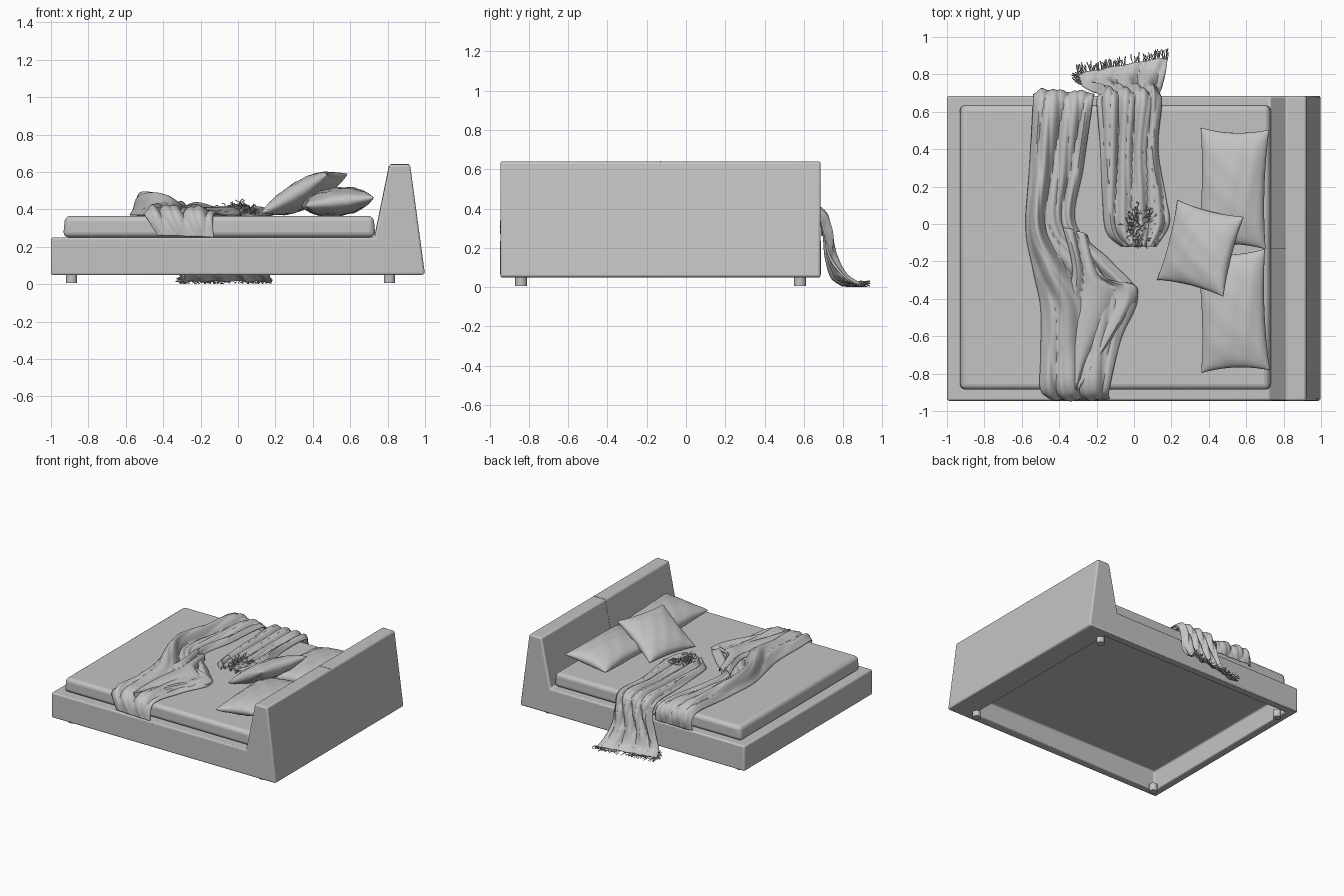
import bpy, bmesh, math, random
from mathutils import Vector, Matrix

random.seed(4)
if "Cube" in bpy.data.objects:
    bpy.data.objects.remove(bpy.data.objects["Cube"])

GREY = (0.55, 0.55, 0.55, 1)
fabric = bpy.data.materials.new("light_grey")
fabric.use_nodes = True
fabric.diffuse_color = GREY
fabric.node_tree.nodes["Principled BSDF"].inputs["Base Color"].default_value = GREY


def finish(name, bm, bevel=0.0, segments=3, angle=40):
    """Turn a bmesh into a shaded object, with optional rounded edges."""
    mesh = bpy.data.meshes.new(name)
    bm.to_mesh(mesh)
    bm.free()
    mesh.materials.append(fabric)
    obj = bpy.data.objects.new(name, mesh)
    bpy.context.collection.objects.link(obj)
    bpy.ops.object.select_all(action='DESELECT')
    obj.select_set(True)
    bpy.context.view_layer.objects.active = obj
    bpy.ops.object.shade_smooth_by_angle(angle=math.radians(angle))
    if bevel:
        mod = obj.modifiers.new("rounding", 'BEVEL')
        mod.width, mod.segments, mod.limit_method = bevel, segments, 'ANGLE'
    return obj


def prism(profile, y0, y1):
    """Extrude an x-z profile along y."""
    bm = bmesh.new()
    face = bm.faces.new([bm.verts.new((x, y0, z)) for x, z in profile])
    out = bmesh.ops.extrude_face_region(bm, geom=[face])
    bmesh.ops.translate(bm, vec=(0, y1 - y0, 0),
                        verts=[g for g in out["geom"] if isinstance(g, bmesh.types.BMVert)])
    bmesh.ops.recalc_face_normals(bm, faces=bm.faces)
    return bm


# Frame and headboard in one profile, hollowed from below
BACK, FRONT = 0.685, -0.945
bm = prism([(-1, .05), (1, .05), (.92, .64), (.81, .64), (.73, .25), (-1, .25)], FRONT, BACK)
bm.normal_update()
under = min(bm.faces, key=lambda f: f.normal.z)
bmesh.ops.inset_individual(bm, faces=[under], thickness=0.09)
for v in under.verts:
    if v.co.x > 0:
        v.co.x = 0.8
hollow = bmesh.ops.extrude_discrete_faces(bm, faces=[under])["faces"][0]
bmesh.ops.translate(bm, vec=(0, 0, 0.16), verts=hollow.verts)
finish("bed_frame", bm, bevel=0.012)


# Thin seams at the middle of the frame sides and headboard
def seam(name, size, place, tilt=0):
    m = Matrix.Translation(place) @ Matrix.Rotation(tilt, 4, 'Y') @ Matrix.Diagonal((*size, 1))
    bm = bmesh.new()
    bmesh.ops.create_cube(bm, size=1, matrix=m)
    finish(name, bm)


for label, y in (("front", FRONT), ("back", BACK)):
    seam(label + "_seam", (.004, .004, .17), (-.1, y, .15))
seam("headboard_seam", (.004, .004, .38), (.77, -.13, .445), math.atan2(.08, .39))
seam("headboard_top_seam", (.1, .004, .004), (.865, -.13, .64))

# Legs
for sx, x in (("foot", -.89), ("head", .81)):
    for sy, y in (("front", -.84), ("back", .58)):
        bm = bmesh.new()
        bmesh.ops.create_cone(bm, cap_ends=True, segments=20, radius1=.03, radius2=.03, depth=.06,
                              matrix=Matrix.Translation((x, y, .035)))
        finish(f"{sx}_{sy}_leg", bm)

# Mattress, slightly narrower at the top
bm = prism([(-.935, .25), (.735, .25), (.725, .365), (-.925, .365)], -.885, .635)
finish("mattress", bm, bevel=0.03, segments=4)


# Pillows: two puffed sheets meeting at a pinched rim
def pillow(name, half_x, half_y, puff, place, tilt, turn, n=24):
    bm = bmesh.new()
    for side in (1, -1):
        rows = []
        for i in range(n + 1):
            row = []
            for j in range(n + 1):
                u = math.sin(math.pi / 2 * (2 * i / n - 1))
                v = math.sin(math.pi / 2 * (2 * j / n - 1))
                swell = ((1 - u * u) * (1 - v * v)) ** 0.42
                crease = 1 + .07 * math.sin(9 * u + 4 * v) * math.sin(7 * v - 3 * u)
                row.append(bm.verts.new((half_x * u * (1 - .09 * (1 - v * v)),
                                         half_y * v * (1 - .07 * (1 - u * u)),
                                         side * puff * swell * crease)))
            rows.append(row)
        for a, b in zip(rows, rows[1:]):
            for k in range(n):
                bm.faces.new((a[k], b[k], b[k + 1], a[k + 1]))
    bmesh.ops.remove_doubles(bm, verts=bm.verts, dist=1e-5)
    bmesh.ops.recalc_face_normals(bm, faces=bm.faces)
    turned = Matrix.Rotation(turn, 4, 'Z') @ Matrix.Rotation(-tilt, 4, 'Y')
    bmesh.ops.transform(bm, matrix=Matrix.Translation(place) @ turned, verts=bm.verts)
    finish(name, bm, angle=60)


pillow("back_pillow", .185, .32, .075, (.53, .19, .44), .12, -.03)
pillow("front_pillow", .185, .325, .075, (.53, -.465, .44), .12, .04)
pillow("top_cushion", .21, .22, .07, (.355, -.13, .485), .52, -.25)


def spline(points, t):
    """Catmull-Rom point on a list of vectors, t from 0 to 1."""
    s = min(t * (len(points) - 1), len(points) - 1.0001)
    k, f = int(s), s - int(s)
    p0, p1, p2, p3 = (points[min(max(k + d, 0), len(points) - 1)] for d in (-1, 0, 1, 2))
    return .5 * (2 * p1 + (p2 - p0) * f + (2 * p0 - 5 * p1 + 4 * p2 - p3) * f * f
                 + (3 * p1 - p0 - 3 * p2 + p3) * f ** 3)


def drape(name, left, right, fold, rows=90, cols=48):
    """Cloth lofted between two edge paths and raised into folds along its normals."""
    left, right = [Vector(p) for p in left], [Vector(p) for p in right]
    bm = bmesh.new()
    uv, grid = {}, []
    for i in range(rows + 1):
        u = i / rows
        a, b = spline(left, u), spline(right, u)
        line = []
        for j in range(cols + 1):
            vert = bm.verts.new(a.lerp(b, j / cols))
            uv[vert] = (u, j / cols)
            line.append(vert)
        grid.append(line)
    for a, b in zip(grid, grid[1:]):
        for k in range(cols):
            bm.faces.new((a[k], b[k], b[k + 1], a[k + 1]))
    bm.normal_update()
    if sum(f.normal.z for f in bm.faces) < 0:
        bmesh.ops.reverse_faces(bm, faces=bm.faces)
        bm.normal_update()
    moved = {v: v.co + v.normal * fold(*uv[v]) for v in bm.verts}
    for v, co in moved.items():
        v.co = co
        v.co.z = max(v.co.z, .004)
    obj = finish(name, bm, angle=50)
    mod = obj.modifiers.new("cloth_thickness", 'SOLIDIFY')
    mod.thickness, mod.offset = .006, -1
    return left, right


def ridge(x):
    return abs(math.sin(math.pi * x)) ** .7


# Wide throw lying across the bed, heaped along its foot side
def wide_fold(u, v):
    heap = .085 * math.exp(-((v - .22) / .17) ** 2) * math.exp(-((u - .45) / .28) ** 2)
    wave = .032 * ridge(3 * v + .5 * math.sin(5 * u) + .9 * u) + .012 * ridge(6 * v - 5 * u)
    ends = min(1, .2 + 5 * u, .2 + 5 * (1 - u))
    return (heap + wave * ends) * min(1, 9 * v, 9 * (1 - v))


drape("wide_throw",
      [(-.54, .695, .26), (-.54, .65, .375), (-.56, .3, .37), (-.58, -.02, .37), (-.54, -.25, .37),
       (-.50, -.45, .37), (-.50, -.7, .37), (-.50, -.89, .37), (-.43, -.935, .26)],
      [(-.21, .695, .26), (-.22, .65, .375), (-.27, .3, .37), (-.31, 0, .37), (-.12, -.2, .37),
       (.02, -.38, .37), (-.07, -.62, .37), (-.13, -.88, .37), (-.13, -.935, .25)], wide_fold)

# Folded corner of the wide throw lying over the heap
drape("throw_flap",
      [(-.38, -.02, .40), (-.33, -.25, .42), (-.38, -.5, .41), (-.32, -.88, .385)],
      [(-.25, -.06, .375), (-.16, -.28, .40), (.02, -.38, .38), (-.3, -.89, .38)],
      lambda u, v: .03 * ridge(2 * v + u) * min(1, 8 * v, 8 * (1 - v)), rows=40, cols=24)


# Narrow throw spilling over the back side to the floor
def narrow_fold(u, v):
    wave = .034 * ridge(4 * v + .35 * math.sin(9 * u)) + .012 * ridge(7 * v + 3 * u)
    return wave * min(1, .35 + 3 * u) * min(1, 10 * v, 10 * (1 - v))


hem_left, hem_right = drape(
    "narrow_throw",
    [(-.30, .80, .008), (-.28, .74, .05), (-.23, .71, .15), (-.19, .695, .29), (-.2, .645, .375),
     (-.18, .4, .37), (-.17, .15, .37), (-.15, -.04, .37), (-.07, -.12, .37)],
    [(.18, .89, .008), (.17, .81, .05), (.15, .73, .15), (.14, .70, .29), (.15, .645, .375),
     (.13, .4, .37), (.17, .15, .37), (.19, 0, .37), (.12, -.12, .37)], narrow_fold)


# Fringes made of thin strands
def fringe(name, strands):
    curve = bpy.data.curves.new(name, 'CURVE')
    curve.dimensions, curve.bevel_depth, curve.bevel_resolution = '3D', .0025, 0
    curve.materials.append(fabric)
    for points in strands:
        line = curve.splines.new('POLY')
        line.points.add(len(points) - 1)
        for knot, p in zip(line.points, points):
            knot.co = (*p, 1)
    obj = bpy.data.objects.new(name, curve)
    bpy.context.collection.objects.link(obj)
    bpy.ops.object.select_all(action='DESELECT')
    obj.select_set(True)
    bpy.context.view_layer.objects.active = obj
    bpy.ops.object.convert(target='MESH')


def strand(start, step, jitter, floor):
    points = [start]
    for _ in range(3):
        p = points[-1] + step + Vector([random.uniform(-jitter, jitter) for _ in range(3)])
        p.z = max(p.z, floor)
        points.append(p)
    return points


hem = [strand(hem_left[0].lerp(hem_right[0], random.random()) + Vector((0, -.01, .004)),
              Vector((0, .017, 0)), .009, .004) for _ in range(90)]
hem += [strand(hem_left[0].lerp(hem_left[1], random.random()), Vector((-.01, .006, 0)), .008, .004)
        for _ in range(20)]
fringe("floor_fringe", hem)

tuft = []
for _ in range(80):
    a, r = random.uniform(0, 2 * math.pi), random.uniform(0, .08)
    start = Vector((.03 + r * math.cos(a), -.01 + 1.3 * r * math.sin(a), random.uniform(.40, .42)))
    tuft.append(strand(start, Vector((.008 * math.cos(a), .01 * math.sin(a), 0)), .018, .38))
fringe("top_fringe", tuft)
